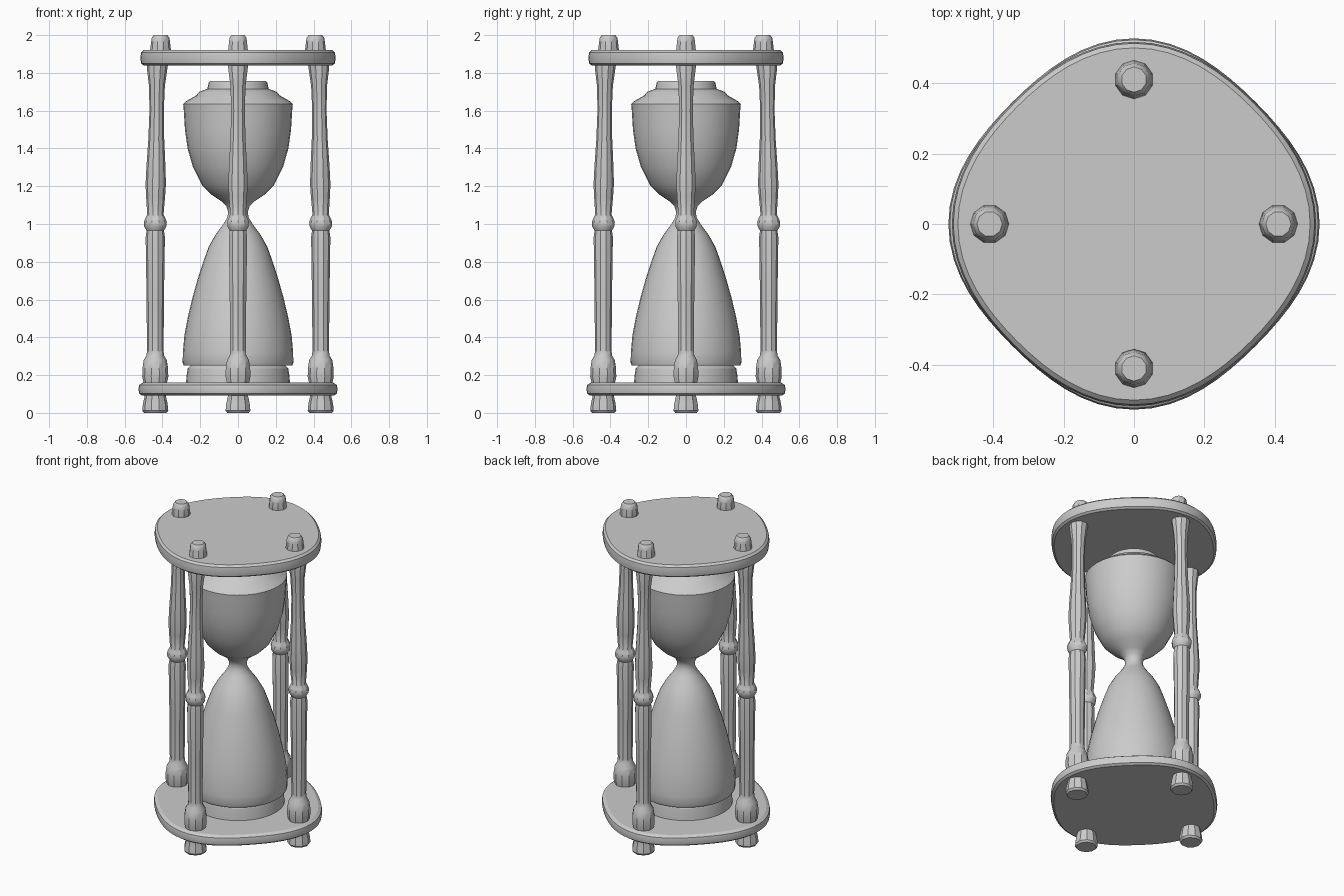
import bpy, bmesh, math


def lathe(name, profile, sides, loc=(0, 0), lean=None, bulge=0.0, turn=0.0):
    """Spin (radius, z) points into a capped solid; lean(z) shifts rings along +x."""
    bm = bmesh.new()
    rings = []
    for r, z in profile:
        ring = []
        for i in range(sides):
            a = 2 * math.pi * i / sides
            rr = r + bulge * math.cos(4 * a)
            x = rr * math.cos(a) + (lean(z) if lean else 0)
            ring.append(bm.verts.new((x, rr * math.sin(a), z)))
        rings.append(ring)
    for lo, hi in zip(rings, rings[1:]):
        for i in range(sides):
            j = (i + 1) % sides
            bm.faces.new((lo[i], lo[j], hi[j], hi[i]))
    bm.faces.new(rings[0][::-1])
    bm.faces.new(rings[-1])
    mesh = bpy.data.meshes.new(name)
    bm.to_mesh(mesh)
    bm.free()
    ob = bpy.data.objects.new(name, mesh)
    bpy.context.collection.objects.link(ob)
    ob.rotation_euler.z = turn
    bpy.ops.object.select_all(action='DESELECT')
    ob.select_set(True)
    bpy.context.view_layer.objects.active = ob
    bpy.ops.object.shade_smooth_by_angle(angle=math.radians(32))
    return ob


# Round plates, slightly bulged towards the posts
lathe("bottom_plate", [(0.49, 0.092), (0.504, 0.102), (0.508, 0.125),
                       (0.504, 0.148), (0.485, 0.16)], 64, bulge=0.019)
lathe("top_plate", [(0.485, 1.84), (0.498, 1.85), (0.502, 1.88),
                    (0.498, 1.908), (0.485, 1.92)], 64, bulge=0.015)

# Glass: lower bulb, neck, upper bulb and stepped lid in one profile
glass = [(0.287, 0.25), (0.293, 0.265), (0.292, 0.32), (0.284, 0.41), (0.265, 0.51),
         (0.241, 0.61), (0.213, 0.71), (0.184, 0.80), (0.155, 0.88), (0.118, 0.945),
         (0.077, 1.0), (0.056, 1.035), (0.052, 1.065), (0.062, 1.095), (0.088, 1.12),
         (0.14, 1.155), (0.19, 1.205), (0.238, 1.30), (0.267, 1.40), (0.281, 1.50),
         (0.287, 1.60), (0.29, 1.635), (0.278, 1.648), (0.222, 1.68), (0.205, 1.70),
         (0.162, 1.715), (0.155, 1.75), (0.148, 1.757)]
lathe("glass_bulbs", glass, 32)

# Collar the glass stands in
lathe("base_collar", [(0.276, 0.15), (0.272, 0.20), (0.266, 0.235), (0.25, 0.252)], 32)

# Turned posts with foot, knob, ring and peg
post = [(0.060, 0.0), (0.069, 0.012), (0.065, 0.05), (0.056, 0.09), (0.062, 0.16),
        (0.069, 0.19), (0.068, 0.235), (0.061, 0.28), (0.046, 0.305), (0.044, 0.33),
        (0.046, 0.60), (0.051, 0.93), (0.046, 0.965), (0.058, 0.985), (0.061, 1.01),
        (0.053, 1.03), (0.043, 1.05), (0.050, 1.14), (0.054, 1.21), (0.050, 1.31),
        (0.042, 1.45), (0.038, 1.60), (0.042, 1.73), (0.055, 1.83), (0.055, 1.92),
        (0.050, 1.965), (0.047, 1.985), (0.036, 2.0)]


def lean(z):
    if z < 1.0:
        return 0.438
    if z < 1.83:
        return 0.438 - 0.012 * (z - 1.0)
    return 0.428 - 0.018 * min(1, (z - 1.83) / 0.09)


for i, side in enumerate(("right", "back", "left", "front")):
    lathe(side + "_post", post, 10, lean=lean, turn=i * math.pi / 2)
